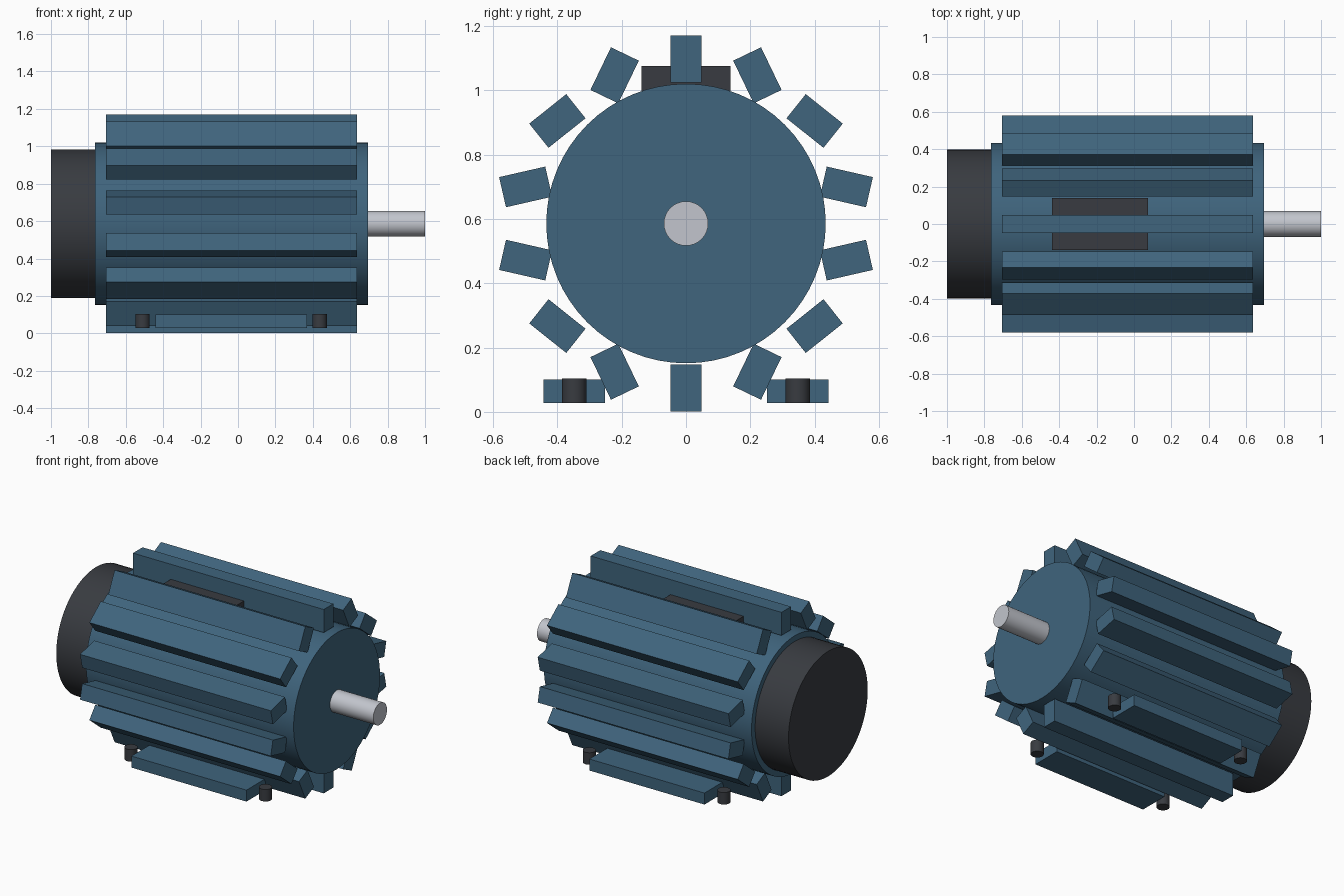
import bpy, math

if "Cube" in bpy.data.objects:
    bpy.data.objects.remove(bpy.data.objects["Cube"])

AXIS_Z = 0.586  # height of the motor's centre line


def material(name, rgb):
    m = bpy.data.materials.new(name)
    m.diffuse_color = (*rgb, 1)
    m.use_nodes = True
    m.node_tree.nodes["Principled BSDF"].inputs["Base Color"].default_value = m.diffuse_color
    return m


BLUE = material("blue paint", (0.05, 0.128, 0.205))
DARK = material("dark plastic", (0.04, 0.044, 0.052))
STEEL = material("bare steel", (0.54, 0.56, 0.61))


def finish(name, mat):
    ob = bpy.context.object
    ob.name = name
    ob.data.materials.append(mat)
    return ob


def box(name, mat, centre, size, tilt=0):
    bpy.ops.mesh.primitive_cube_add(size=1, location=centre)
    ob = finish(name, mat)
    ob.scale = size
    bpy.ops.object.transform_apply(location=False, rotation=False, scale=True)
    ob.rotation_euler.x = tilt
    return ob


def cylinder(name, mat, centre, radius, length, along_x=True, sides=48):
    rot = (0, math.pi / 2, 0) if along_x else (0, 0, 0)
    bpy.ops.mesh.primitive_cylinder_add(vertices=sides, radius=radius, depth=length,
                                        location=centre, rotation=rot)
    ob = finish(name, mat)
    bpy.ops.object.shade_smooth_by_angle(angle=math.radians(30))
    return ob


def x_cylinder(name, mat, x0, x1, radius, sides=48):
    return cylinder(name, mat, ((x0 + x1) / 2, 0, AXIS_Z), radius, x1 - x0, True, sides)


# housing, fan cover and output shaft share the centre line
x_cylinder("housing", BLUE, -0.765, 0.695, 0.434, 64)
x_cylinder("fan_cover", DARK, -1.0, -0.765, 0.398, 64)
x_cylinder("shaft", STEEL, 0.695, 1.0, 0.069, 32)

# cooling fins around the housing, each tilted against its position angle
FINS = 14
for i in range(FINS):
    a = 2 * math.pi * i / FINS
    box(f"fin_{i + 1}", BLUE,
        (-0.034, 0.511 * math.sin(a), AXIS_Z + 0.511 * math.cos(a)),
        (1.342, 0.096, 0.147), a)

# terminal box sunk into the top of the housing
box("terminal_box", DARK, (-0.182, 0, 0.9975), (0.515, 0.276, 0.155))

# mounting feet with a bolt beyond each end
for side, s in (("front", -1), ("back", 1)):
    box(f"{side}_foot", BLUE, (-0.035, s * 0.347, 0.065), (0.81, 0.192, 0.073))
    for end, x in (("left", -0.51), ("right", 0.437)):
        cylinder(f"{side}_{end}_bolt", DARK, (x, s * 0.347, 0.066), 0.038, 0.076, False, 24)
